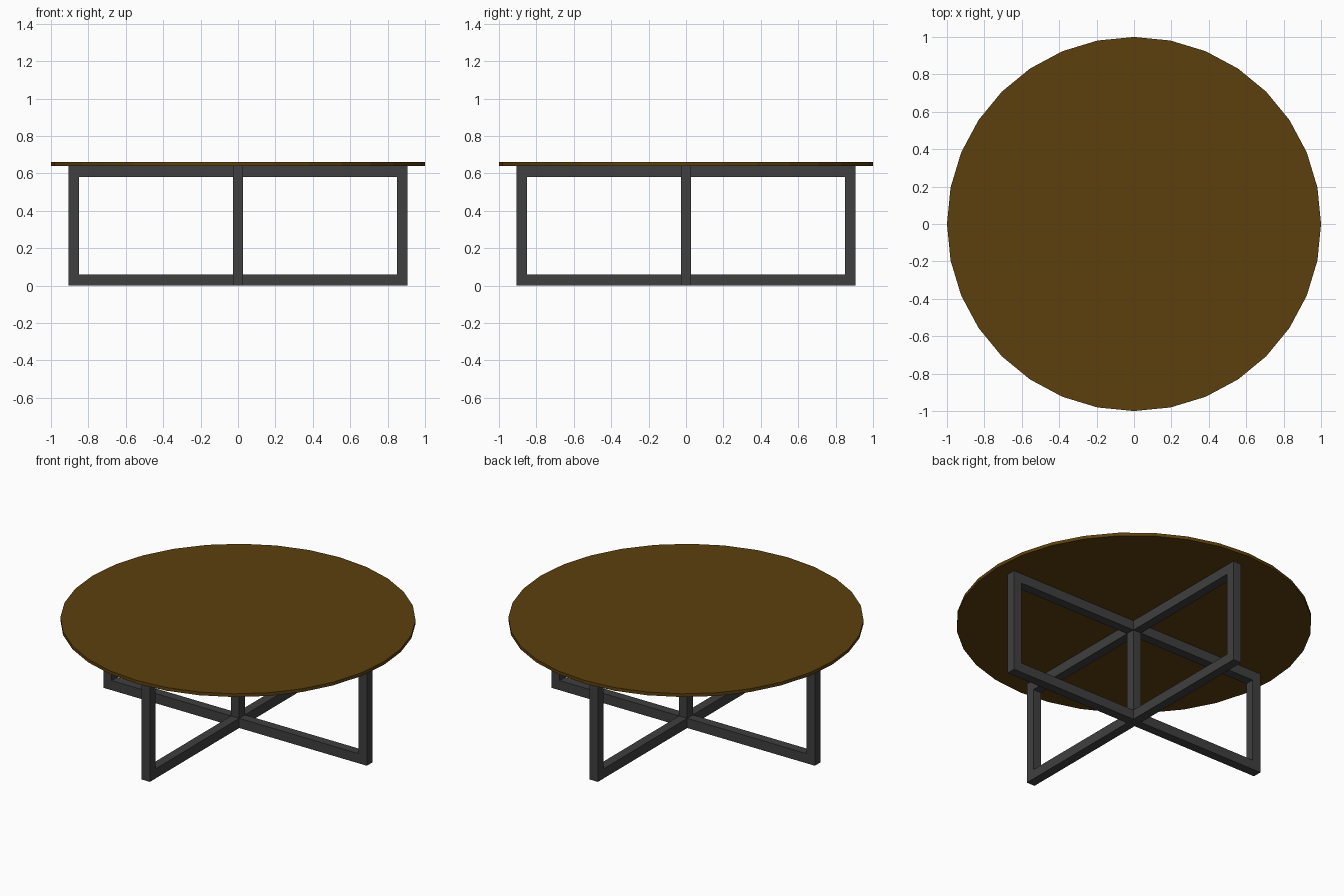
import bpy
import math
from mathutils import Matrix

cube = bpy.data.objects.get("Cube")
if cube:
    bpy.data.objects.remove(cube, do_unlink=True)


def make_material(name, color):
    mat = bpy.data.materials.new(name)
    mat.use_nodes = True
    mat.diffuse_color = color
    mat.node_tree.nodes["Principled BSDF"].inputs["Base Color"].default_value = color
    return mat


wood = make_material("dark_wood", (0.107, 0.051, 0.004, 1))
metal = make_material("charcoal_metal", (0.05, 0.05, 0.05, 1))

BAR = 0.056      # bar width
REACH = 0.905    # outer end of each arm
HEIGHT = 0.64    # frame height
RAIL = 0.06      # rail depth


def box(name, x0, x1, z0, z1, turn=0.0):
    """Bar of standard width along x, turned about the table's axis."""
    bpy.ops.mesh.primitive_cube_add(size=1)
    obj = bpy.context.object
    obj.name = name
    place = Matrix.Translation(((x0 + x1) / 2, 0, (z0 + z1) / 2))
    size = Matrix.Diagonal((x1 - x0, BAR, z1 - z0, 1))
    obj.data.transform(Matrix.Rotation(turn, 4, "Z") @ place @ size)
    obj.data.materials.append(metal)
    return obj


# Round table top
bpy.ops.mesh.primitive_cylinder_add(vertices=32, radius=1, depth=0.02,
                                    location=(0, 0, HEIGHT + 0.01))
top = bpy.context.object
top.name = "table_top"
top.data.materials.append(wood)

# Central post where the two frames cross
box("center_post", -BAR / 2, BAR / 2, 0, HEIGHT)

# Four arms: lower rail, upper rail and outer leg
for i, side in enumerate(("left", "back", "right", "front")):
    turn = i * math.pi / 2
    box(side + "_lower_rail", BAR / 2, REACH, 0, RAIL, turn)
    box(side + "_upper_rail", BAR / 2, REACH, HEIGHT - RAIL, HEIGHT, turn)
    box(side + "_leg", REACH - BAR, REACH, RAIL, HEIGHT - RAIL, turn)
